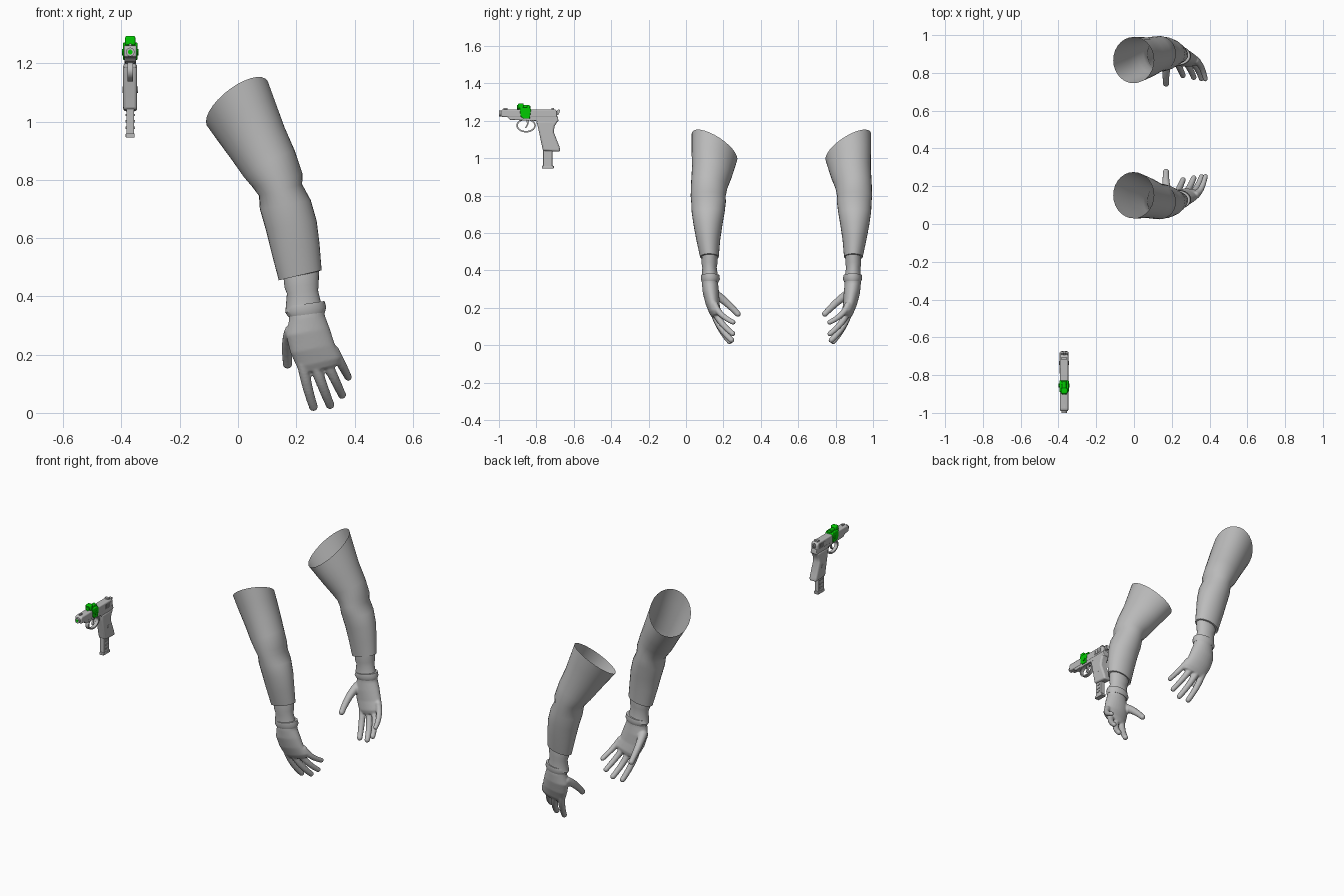
import bpy, bmesh, math
from mathutils import Matrix, Vector

cube = bpy.data.objects.get("Cube")
if cube:
    bpy.data.objects.remove(cube, do_unlink=True)


def material(name, color):
    m = bpy.data.materials.new(name)
    m.use_nodes = True
    m.diffuse_color = color
    m.node_tree.nodes["Principled BSDF"].inputs["Base Color"].default_value = color
    return m


GREY = material("plain grey", (0.5, 0.5, 0.5, 1))
GREEN = material("bright green", (0.0, 0.6, 0.0, 1))
GUN_X = -0.37
MIRROR_SUM = 1.02
parts = []


def finish(name, bm, mat=GREY):
    bmesh.ops.recalc_face_normals(bm, faces=bm.faces)
    mesh = bpy.data.meshes.new(name)
    bm.to_mesh(mesh)
    bm.free()
    mesh.materials.append(mat)
    obj = bpy.data.objects.new(name, mesh)
    bpy.context.collection.objects.link(obj)
    parts.append(obj)
    return obj


def loft(bm, rings, sides=28, cap_start=True):
    """Each ring: left x, z, right x, z, front y, back y, drop towards the back."""
    loops = []
    for lx, lz, rx, rz, y0, y1, drop in rings:
        mid = Vector(((lx + rx) / 2, (y0 + y1) / 2, (lz + rz) / 2))
        across = Vector(((rx - lx) / 2, 0, (rz - lz) / 2))
        deep = Vector((0, (y1 - y0) / 2, -drop))
        loops.append([bm.verts.new(mid + across * math.cos(a) + deep * math.sin(a))
                      for a in (math.tau * i / sides for i in range(sides))])
    for a, b in zip(loops, loops[1:]):
        for i in range(sides):
            j = (i + 1) % sides
            bm.faces.new((a[i], a[j], b[j], b[i]))
    if cap_start:
        bm.faces.new(loops[0])
    bm.faces.new(loops[-1])


def digit(bm, base, bend, tip, r0, r1, steps=16):
    """Finger as a tapering chain of balls along a bent path."""
    base, bend, tip = Vector(base), Vector(bend), Vector(tip)
    for i in range(steps + 1):
        t = i / steps
        p = base * (1 - t) ** 2 + bend * 2 * t * (1 - t) + tip * t * t
        bmesh.ops.create_icosphere(bm, subdivisions=2, radius=r0 + (r1 - r0) * t,
                                   matrix=Matrix.Translation(p))


def prism(name, outline, width, mat=GREY, bevel=0.0, x=GUN_X):
    """Side outline in y, z extruded across x."""
    bm = bmesh.new()
    face = bm.faces.new([bm.verts.new((x - width / 2, y, z)) for y, z in outline])
    new = bmesh.ops.extrude_face_region(bm, geom=[face])["geom"]
    bmesh.ops.translate(bm, vec=(width, 0, 0),
                        verts=[v for v in new if isinstance(v, bmesh.types.BMVert)])
    obj = finish(name, bm, mat)
    if bevel:
        mod = obj.modifiers.new("Bevel", "BEVEL")
        mod.width, mod.segments, mod.limit_method = bevel, 3, "ANGLE"
    return obj


def box(name, y0, y1, z0, z1, width, mat=GREY, bevel=0.0, x=GUN_X):
    return prism(name, [(y0, z0), (y1, z0), (y1, z1), (y0, z1)], width, mat, bevel, x)


def rod(name, center, radius, length, axis, mat=GREY):
    bm = bmesh.new()
    turn = Matrix.Rotation(math.pi / 2, 4, "X" if axis == "Y" else "Y")
    bmesh.ops.create_cone(bm, cap_ends=True, segments=24, radius1=radius, radius2=radius,
                          depth=length, matrix=Matrix.Translation(center) @ turn)
    return finish(name, bm, mat)


# Sleeve, open at the slanted upper end
bm = bmesh.new()
loft(bm, [(-.11, 1.0, .105, 1.125, .03, .275, .066),
          (-.07, .94, .13, 1.06, .03, .262, .045),
          (-.025, .875, .16, .98, .032, .245, .025),
          (.02, .81, .195, .90, .027, .222, .01),
          (.05, .775, .222, .82, .025, .212, 0),
          (.072, .745, .22, .785, .028, .213, 0),
          (.075, .70, .25, .73, .03, .207, 0),
          (.095, .63, .27, .66, .04, .195, 0),
          (.115, .55, .28, .58, .055, .183, 0),
          (.14, .455, .287, .49, .075, .175, 0),
          (.155, .46, .275, .485, .085, .167, 0)], cap_start=False)
sleeve = finish("sleeve", bm)

# Wrist
bm = bmesh.new()
loft(bm, [(.155, .475, .278, .495, .085, .168, 0),
          (.16, .43, .277, .445, .083, .168, 0),
          (.168, .41, .275, .42, .087, .164, 0),
          (.163, .35, .287, .37, .085, .172, 0)])
wrist = finish("wrist", bm)

# Glove cuff
bm = bmesh.new()
loft(bm, [(.168, .365, .297, .384, .08, .178, 0),
          (.162, .345, .303, .363, .079, .181, 0),
          (.172, .33, .298, .345, .085, .174, 0)])
cuff = finish("glove_cuff", bm)

# Gloved hand: palm and digits fused into one skin
bm = bmesh.new()
loft(bm, [(.175, .35, .296, .36, .085, .172, 0),
          (.175, .32, .298, .335, .085, .172, 0),
          (.165, .265, .315, .29, .09, .177, 0),
          (.18, .205, .333, .235, .105, .18, 0),
          (.203, .155, .353, .19, .125, .188, 0),
          (.222, .135, .347, .165, .14, .184, 0)])
digit(bm, (.185, .145, .28), (.165, .20, .25), (.17, .277, .168), .026, .017)
digit(bm, (.222, .152, .17), (.235, .175, .09), (.259, .233, .021), .021, .016)
digit(bm, (.262, .152, .17), (.29, .175, .09), (.316, .243, .028), .021, .016)
digit(bm, (.298, .155, .185), (.33, .175, .12), (.357, .25, .062), .02, .015)
digit(bm, (.328, .155, .215), (.36, .175, .16), (.378, .252, .123), .019, .014)
hand = finish("gloved_hand", bm)
remesh = hand.modifiers.new("Fuse", "REMESH")
remesh.mode, remesh.voxel_size, remesh.use_smooth_shade = "VOXEL", 0.005, True
soften = hand.modifiers.new("Soften", "SMOOTH")
soften.factor, soften.iterations = 0.5, 4

# Opposite arm
flip = Matrix.Translation((0, MIRROR_SUM, 0)) @ Matrix.Scale(-1, 4, (0, 1, 0))
for obj in (sleeve, wrist, cuff, hand):
    twin = obj.copy()
    twin.data = obj.data.copy()
    twin.name = "back_" + obj.name
    obj.name = "front_" + obj.name
    twin.data.transform(flip)
    twin.data.flip_normals()
    bpy.context.collection.objects.link(twin)
    parts.append(twin)

# Pistol body
prism("slide", [(-.99, 1.222), (-.99, 1.255), (-.98, 1.262), (-.70, 1.262),
                (-.69, 1.25), (-.69, 1.218), (-.94, 1.218)], .044, bevel=.01)
prism("frame", [(-.96, 1.224), (-.94, 1.205), (-.80, 1.2), (-.80, 1.185),
                (-.70, 1.185), (-.682, 1.2), (-.685, 1.224)], .04, bevel=.004)
prism("grip", [(-.80, 1.2), (-.79, 1.16), (-.765, 1.04), (-.672, 1.035), (-.676, 1.06),
               (-.707, 1.14), (-.703, 1.17), (-.686, 1.2)], .048, bevel=.01)
box("magazine", -.764, -.715, .955, 1.06, .027, bevel=.003)
box("magazine_base", -.77, -.707, .945, .96, .031, bevel=.003)
for i in range(3):
    box("magazine_rib", -.75, -.728, .975 + i * .022, .983 + i * .022, .033)
rod("muzzle", (GUN_X, -.985, 1.239), .015, .03, "Y")
rod("bore", (GUN_X, -.998, 1.239), .008, .006, "Y", GREEN)
prism("hammer", [(-.70, 1.225), (-.68, 1.235), (-.672, 1.258), (-.682, 1.262), (-.70, 1.245)], .014)
box("front_sight", -.975, -.955, 1.26, 1.268, .008)
box("rear_sight", -.72, -.705, 1.26, 1.27, .026)
prism("trigger", [(-.852, 1.202), (-.838, 1.202), (-.843, 1.18), (-.855, 1.16), (-.86, 1.162), (-.851, 1.182)], .012)
for side in (-1, 1):
    rod("grip_medallion", (GUN_X + side * .024, -.735, 1.11), .011, .004, "X")
    for i in range(5):
        box("slide_rib", -.76 + i * .011, -.755 + i * .011, 1.226, 1.25, .004, x=GUN_X + side * .0225)

# Trigger guard swept round an oval
bm = bmesh.new()
guard = []
for i in range(28):
    a = math.tau * i / 28
    out = Vector((0, math.cos(a), math.sin(a)))
    mid = Vector((GUN_X, -.855 + .048 * out.y, 1.175 + .033 * out.z))
    guard.append([bm.verts.new(mid + out * p + Vector((q, 0, 0)))
                  for p, q in ((-.004, -.01), (.004, -.01), (.004, .01), (-.004, .01))])
for i, a in enumerate(guard):
    b = guard[(i + 1) % len(guard)]
    for k in range(4):
        bm.faces.new((a[k], a[(k + 1) % 4], b[(k + 1) % 4], b[k]))
finish("trigger_guard", bm)

# Green sight clamped over the slide
prism("sight_clamp", [(-.885, 1.225), (-.87, 1.212), (-.835, 1.212), (-.828, 1.262),
                      (-.838, 1.272), (-.89, 1.272)], .05, GREEN, .004)
box("sight_block", -.898, -.868, 1.262, 1.294, .035, GREEN, .006)
box("sight_tail", -.85, -.832, 1.265, 1.28, .03, GREEN, .004)
rod("sight_tube", (GUN_X, -.87, 1.274), .012, .065, "Y", GREEN)
rod("sight_screw", (GUN_X, -.855, 1.238), .011, .058, "X", GREEN)

bpy.ops.object.select_all(action="DESELECT")
for obj in parts:
    obj.select_set(True)
bpy.context.view_layer.objects.active = sleeve
bpy.ops.object.shade_smooth_by_angle(angle=math.radians(40))
